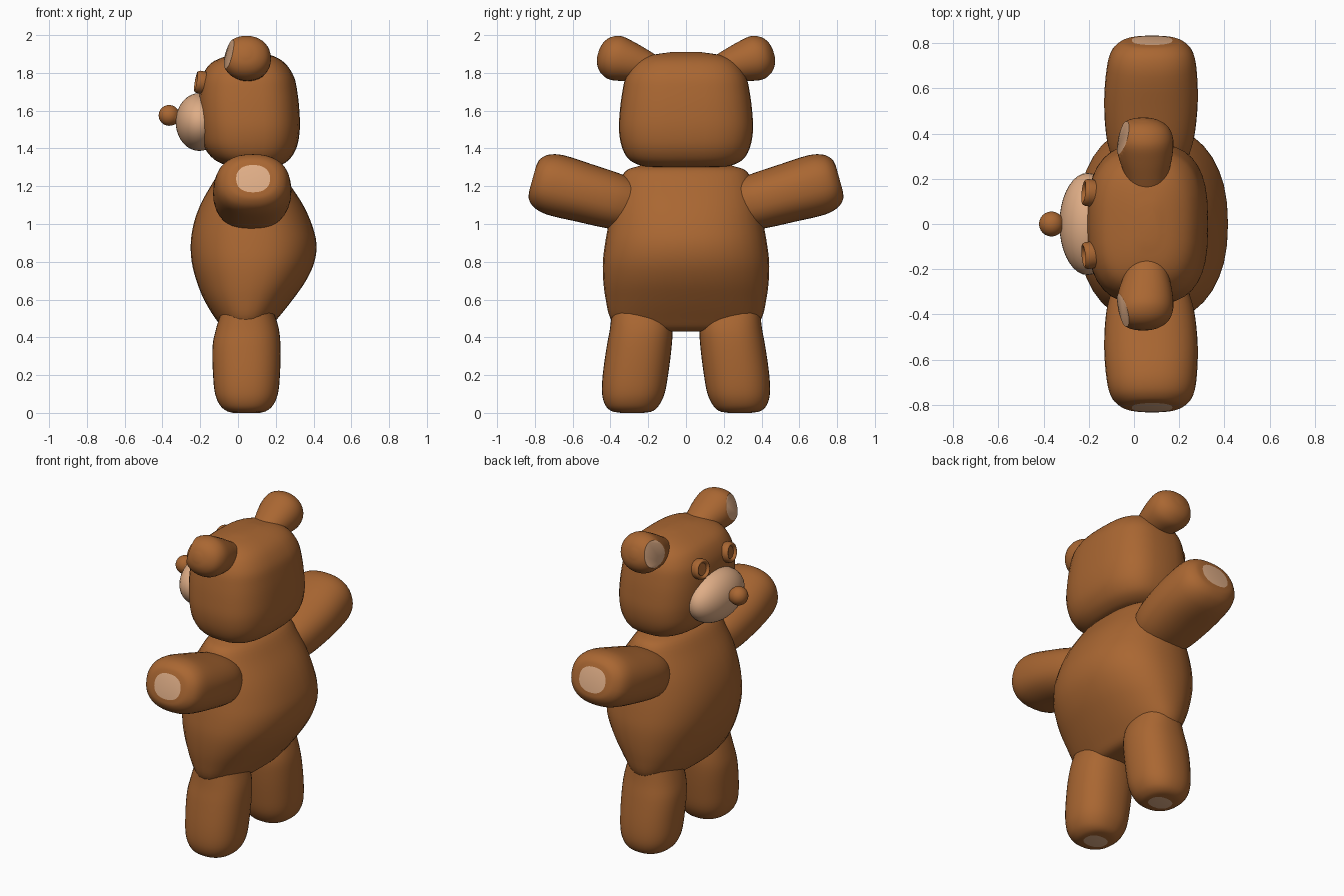
import bpy, bmesh, math
from mathutils import Vector

if "Cube" in bpy.data.objects:
    bpy.data.objects.remove(bpy.data.objects["Cube"])

SEG = 36
X, Y, Z = Vector((1, 0, 0)), Vector((0, 1, 0)), Vector((0, 0, 1))


def material(name, rgb):
    m = bpy.data.materials.new(name)
    m.diffuse_color = (*rgb, 1)
    m.use_nodes = True
    m.node_tree.nodes["Principled BSDF"].inputs["Base Color"].default_value = m.diffuse_color
    return m


BROWN = material("brown fur", (0.40, 0.135, 0.032))
TAN = material("light tan", (0.74, 0.42, 0.24))


def smooth_rows(rows, sub=4):
    """Fit a smooth curve through (cx, cy, cz, ra, rb) section rows."""
    p = [Vector(r) for r in rows]
    k = [0.0]
    for a, b in zip(p, p[1:]):
        k.append(k[-1] + math.sqrt((b - a).length))
    n = len(p)
    tan = []
    for i in range(n):
        a, b = max(i - 1, 0), min(i + 1, n - 1)
        tan.append((p[b] - p[a]) / (k[b] - k[a]))
    out = []
    for i in range(n - 1):
        h = k[i + 1] - k[i]
        for j in range(sub):
            t = j / sub
            out.append(p[i] * (2*t**3 - 3*t*t + 1) + tan[i] * (h * (t**3 - 2*t*t + t))
                       + p[i + 1] * (3*t*t - 2*t**3) + tan[i + 1] * (h * (t**3 - t*t)))
    return out + [p[-1]]


def loft(name, rows, u=X, v=Y, power=2.3, mats=(BROWN,), end_mat=0, cut=None):
    """Skin superellipse sections; optionally slice flat and colour the slice."""
    bm = bmesh.new()
    rings = []
    e = 2 / power
    for r in smooth_rows(rows):
        ring = []
        for i in range(SEG):
            a = 2 * math.pi * i / SEG
            c, s = math.cos(a), math.sin(a)
            pos = (Vector(r[:3]) + u * (r[3] * math.copysign(abs(c) ** e, c))
                   + v * (r[4] * math.copysign(abs(s) ** e, s)))
            ring.append(bm.verts.new(pos))
        rings.append(ring)
    for a, b in zip(rings, rings[1:]):
        for i in range(SEG):
            j = (i + 1) % SEG
            bm.faces.new((a[i], a[j], b[j], b[i]))
    bm.faces.new(rings[0])
    bm.faces.new(rings[-1]).material_index = end_mat
    if cut:
        res = bmesh.ops.bisect_plane(bm, geom=bm.verts[:] + bm.edges[:] + bm.faces[:],
                                     plane_co=cut[0], plane_no=cut[1], clear_outer=True)
        edges = [g for g in res["geom_cut"] if isinstance(g, bmesh.types.BMEdge)]
        for f in bmesh.ops.edgeloop_fill(bm, edges=edges)["faces"]:
            f.material_index = 1
    return finish(name, bm, mats)


def finish(name, bm, mats):
    bmesh.ops.recalc_face_normals(bm, faces=bm.faces[:])
    me = bpy.data.meshes.new(name)
    bm.to_mesh(me)
    bm.free()
    for m in mats:
        me.materials.append(m)
    ob = bpy.data.objects.new(name, me)
    bpy.context.collection.objects.link(ob)
    return ob


def along(p0, p1, secs):
    """Section rows (t, ra, rb) placed on the line p0-p1."""
    return [(*p0.lerp(p1, t), a, b) for t, a, b in secs]


def upright(secs):
    """Section rows (z, x min, x max, y half width) for a vertical body."""
    return [((a + b) / 2, 0, z, (b - a) / 2, w) for z, a, b, w in secs]


def ball(name, centre, radii, mat):
    bm = bmesh.new()
    bmesh.ops.create_uvsphere(bm, u_segments=36, v_segments=20, radius=1)
    for v in bm.verts:
        v.co = Vector(centre) + Vector([c * r for c, r in zip(v.co, radii)])
    return finish(name, bm, (mat,))


# Torso and head
loft("torso", upright([
    (0.43, 0.00, 0.10, 0.26), (0.445, -0.07, 0.16, 0.345), (0.50, -0.12, 0.21, 0.40),
    (0.60, -0.18, 0.29, 0.425), (0.70, -0.22, 0.36, 0.438), (0.80, -0.245, 0.405, 0.44),
    (0.90, -0.25, 0.415, 0.428), (1.00, -0.235, 0.39, 0.41), (1.10, -0.20, 0.345, 0.39),
    (1.20, -0.145, 0.28, 0.36), (1.28, -0.09, 0.22, 0.32), (1.31, -0.03, 0.16, 0.24)]))
loft("head", upright([
    (1.30, 0.00, 0.18, 0.16), (1.31, -0.06, 0.225, 0.24), (1.345, -0.13, 0.275, 0.305),
    (1.41, -0.18, 0.312, 0.34), (1.50, -0.20, 0.327, 0.355), (1.60, -0.208, 0.325, 0.35),
    (1.70, -0.205, 0.314, 0.337), (1.78, -0.19, 0.296, 0.318), (1.85, -0.145, 0.25, 0.272),
    (1.89, -0.06, 0.185, 0.20), (1.91, 0.02, 0.10, 0.08)]), power=2.8)

# Muzzle and nose
ball("muzzle", (-0.205, 0, 1.54), (0.125, 0.226, 0.153), TAN)
ball("nose", (-0.365, 0, 1.575), (0.055, 0.055, 0.055), BROWN)
loft("nose_stem", along(Vector((-0.36, 0, 1.573)), Vector((-0.31, 0, 1.57)),
                        [(0, 0.053, 0.053), (0.5, 0.045, 0.045), (1, 0.03, 0.03)]),
     u=Y, v=Z, power=2)

for side, s in (("left", 1), ("right", -1)):
    # Arm with a coloured paw pad on its end
    p0, p1 = Vector((0.07, 0.27 * s, 1.09)), Vector((0.08, 0.812 * s, 1.24))
    d = (p1 - p0).normalized()
    loft(side + "_arm", along(p0, p1, [
        (0, 0.16, 0.13), (0.2, 0.193, 0.148), (0.5, 0.207, 0.157), (0.78, 0.198, 0.163),
        (0.91, 0.178, 0.146), (0.98, 0.137, 0.112), (1, 0.09, 0.075)]),
        v=d.cross(X).normalized(), mats=(BROWN, TAN), end_mat=1)

    # Leg with a coloured sole
    loft(side + "_leg", [(x, y * s, z, rx, ry) for z, x, y, rx, ry in [
        (0.56, 0.05, 0.24, 0.13, 0.15), (0.45, 0.05, 0.237, 0.165, 0.165),
        (0.35, 0.045, 0.248, 0.18, 0.172), (0.20, 0.045, 0.268, 0.177, 0.173),
        (0.10, 0.045, 0.279, 0.166, 0.165), (0.04, 0.045, 0.285, 0.14, 0.142),
        (0.01, 0.045, 0.285, 0.105, 0.11), (0, 0.045, 0.285, 0.07, 0.06)]],
        mats=(BROWN, TAN), end_mat=1)

    # Ear, sliced flat at the front to show the light inside
    p0, p1 = Vector((0.06, 0.14 * s, 1.815)), Vector((0.04, 0.465 * s, 1.905))
    d = (p1 - p0).normalized()
    n = Vector((-0.93, 0.25 * s, 0.25)).normalized()
    loft(side + "_ear", along(p0, p1, [
        (0, 0.08, 0.06), (0.25, 0.098, 0.085), (0.5, 0.12, 0.107), (0.72, 0.128, 0.119),
        (0.87, 0.112, 0.1), (0.96, 0.072, 0.065), (1, 0.02, 0.02)]),
        v=d.cross(X).normalized(), power=2.1, mats=(BROWN, TAN),
        cut=(p0.lerp(p1, 0.68) + n * 0.1, n))

    # Button eye with a raised rim
    d = Vector((-0.97, 0.1 * s, -0.0) ).normalized() + Z * 0.17
    d.normalize()
    c = Vector((-0.195, 0.138 * s, 1.75))
    v = d.cross(Y).normalized()
    loft(side + "_eye", along(c, c + d, [
        (-0.03, 0.058, 0.058), (0.012, 0.06, 0.06), (0.024, 0.056, 0.056),
        (0.029, 0.049, 0.049), (0.024, 0.041, 0.041), (0.014, 0.036, 0.036)]),
        u=v.cross(d).normalized(), v=v, power=2)

# Smooth shading with sharp edges kept
for ob in bpy.context.collection.objects:
    ob.select_set(True)
    bpy.context.view_layer.objects.active = ob
bpy.ops.object.shade_smooth_by_angle(angle=math.radians(40))
